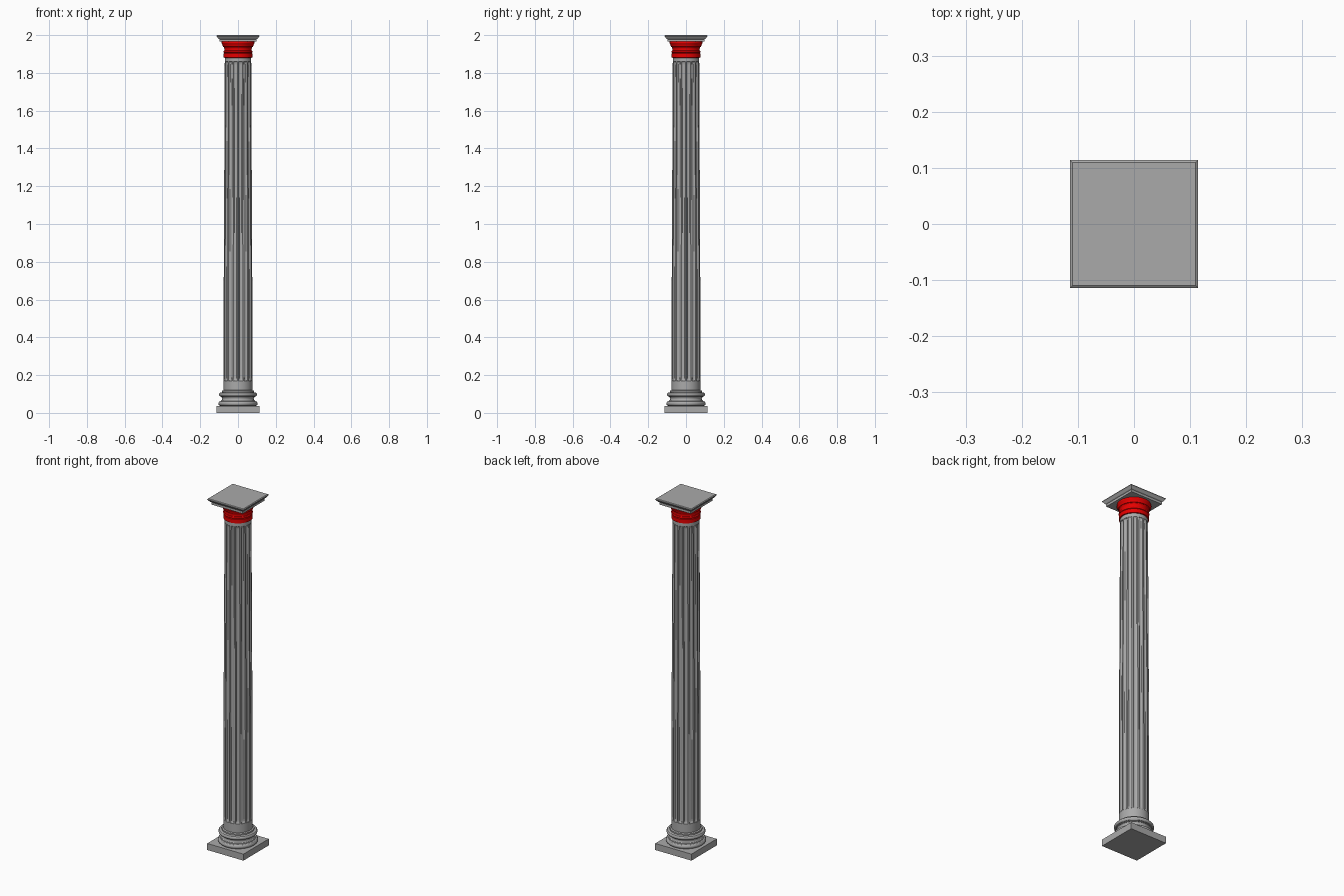
import bpy, bmesh
from math import pi, cos, sin, sqrt

old = bpy.data.objects.get("Cube")
if old:
    bpy.data.objects.remove(old, do_unlink=True)


def material(name, color):
    m = bpy.data.materials.new(name)
    m.use_nodes = True
    m.diffuse_color = color
    m.node_tree.nodes["Principled BSDF"].inputs["Base Color"].default_value = color
    return m


stone = material("grey stone", (0.4, 0.4, 0.4, 1))
red = material("red paint", (0.8, 0.0, 0.0, 1))


def loft(name, rings, mat, smooth=True):
    """Skin a stack of equal-length point rings and cap both ends."""
    bm = bmesh.new()
    loops = [[bm.verts.new(p) for p in ring] for ring in rings]
    n = len(loops[0])
    for a, b in zip(loops, loops[1:]):
        for i in range(n):
            j = (i + 1) % n
            bm.faces.new((a[i], a[j], b[j], b[i]))
    bm.faces.new(loops[0][::-1])
    bm.faces.new(loops[-1])
    mesh = bpy.data.meshes.new(name)
    bm.to_mesh(mesh)
    bm.free()
    mesh.materials.append(mat)
    ob = bpy.data.objects.new(name, mesh)
    bpy.context.collection.objects.link(ob)
    if smooth:
        bpy.ops.object.select_all(action='DESELECT')
        ob.select_set(True)
        bpy.context.view_layer.objects.active = ob
        bpy.ops.object.shade_smooth_by_angle(angle=pi / 6)
    return ob


def turned(name, profile, mat, sides=32):
    angles = [2 * pi * i / sides for i in range(sides)]
    return loft(name, [[(r * cos(a), r * sin(a), z) for a in angles]
                       for r, z in profile], mat)


def squared(name, profile, mat):
    corners = ((-1, -1), (1, -1), (1, 1), (-1, 1))
    return loft(name, [[(w * x, w * y, z) for x, y in corners]
                       for w, z in profile], mat, smooth=False)


def bulge(r, depth, z0, z1, steps=6):
    """Half-round moulding; a negative depth makes a hollow."""
    return [(r + depth * sin(pi * i / steps),
             z0 + (z1 - z0) * (1 - cos(pi * i / steps)) / 2)
            for i in range(steps + 1)]


# Square plinth and turned base mouldings
squared("plinth", [(0.114, 0), (0.114, 0.037)], stone)
turned("base_moulding",
       bulge(0.092, 0.012, 0.037, 0.062)
       + bulge(0.091, -0.008, 0.065, 0.085)
       + bulge(0.092, 0.009, 0.087, 0.108)
       + [(0.084, 0.109), (0.084, 0.117), (0.077, 0.120)], stone)

# Fluted shaft with rounded flute ends and a slight taper
FLUTES, STEPS = 16, 8
BOTTOM, TOP, LOW, HIGH = 0.118, 1.885, 0.17, 1.86


def shaft_ring(z):
    taper = 0.076 - 0.006 * max(0, (z - 0.6) / (TOP - 0.6))
    end = min(z - LOW, HIGH - z)
    opening = 0 if end <= 0 else sqrt(1 - (1 - min(1, end / 0.02)) ** 2)
    ring = []
    for i in range(FLUTES * STEPS):
        a = 2 * pi * i / (FLUTES * STEPS)
        u = abs((i % STEPS) / STEPS - 0.5) / 0.375
        r = taper - 0.008 * opening * sqrt(max(0, 1 - u * u))
        ring.append((r * cos(a), r * sin(a), z))
    return ring


ends = (0, 0.002, 0.006, 0.012, 0.02)
levels = ([BOTTOM] + [LOW + e for e in ends] + [0.6, 0.95, 1.4]
          + [HIGH - e for e in reversed(ends)] + [TOP])
loft("fluted_shaft", [shaft_ring(z) for z in levels], stone)

# Red capital: necking, ring and flaring cushion
turned("capital",
       [(0.070, 1.880), (0.076, 1.881), (0.076, 1.903)]
       + bulge(0.073, 0.004, 1.906, 1.918)
       + [(0.072, 1.924), (0.073, 1.932), (0.076, 1.937), (0.080, 1.939),
          (0.081, 1.945), (0.084, 1.951), (0.087, 1.957), (0.086, 1.966)], red)

# Square abacus with a flared edge
squared("abacus", [(0.099, 1.965), (0.099, 1.978), (0.104, 1.981),
                   (0.109, 1.988), (0.114, 1.994), (0.114, 1.997),
                   (0.110, 2.0)], stone)
